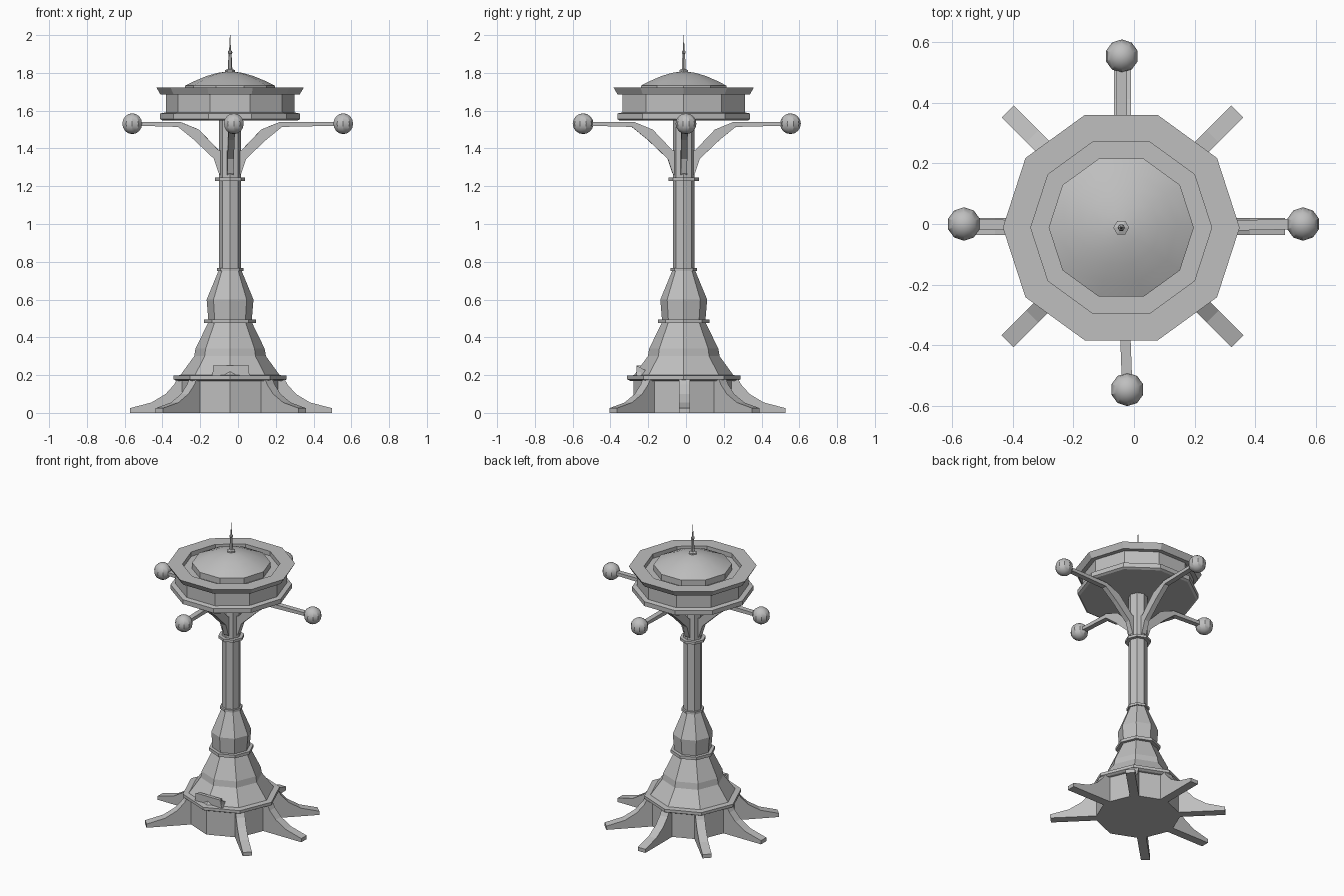
import bpy, bmesh, math
from mathutils import Vector, Matrix

cube = bpy.data.objects.get("Cube")
if cube:
    bpy.data.objects.remove(cube, do_unlink=True)

CX, CY = -0.042, -0.012          # tower axis

grey = bpy.data.materials.new("stone_grey")
grey.use_nodes = True
COLOUR = (0.52, 0.52, 0.52, 1)
grey.diffuse_color = COLOUR
grey.node_tree.nodes["Principled BSDF"].inputs["Base Color"].default_value = COLOUR


def finish(name, bm, smooth=False):
    bmesh.ops.recalc_face_normals(bm, faces=bm.faces[:])
    mesh = bpy.data.meshes.new(name)
    bm.to_mesh(mesh)
    bm.free()
    mesh.materials.append(grey)
    obj = bpy.data.objects.new(name, mesh)
    bpy.context.collection.objects.link(obj)
    if smooth:
        bpy.ops.object.select_all(action='DESELECT')
        obj.select_set(True)
        bpy.context.view_layer.objects.active = obj
        bpy.ops.object.shade_smooth_by_angle(angle=math.radians(30))
    return obj


def lathe(name, profile, sides, smooth=False):
    """Turn (radius, height) points round the tower axis, closing both ends."""
    bm = bmesh.new()
    rings = []
    for r, z in profile:
        ring = []
        for i in range(sides):
            a = math.tau * i / sides
            ring.append(bm.verts.new((CX + r * math.cos(a), CY + r * math.sin(a), z)))
        rings.append(ring)
    for low, high in zip(rings, rings[1:]):
        for i in range(sides):
            j = (i + 1) % sides
            bm.faces.new((low[i], low[j], high[j], high[i]))
    bm.faces.new(rings[0])
    bm.faces.new(rings[-1])
    return finish(name, bm, smooth)


def slab(name, profile, width, origin, angle):
    """Extrude an upright (distance, height) outline sideways, then turn it."""
    bm = bmesh.new()
    face = bm.faces.new([bm.verts.new((d, -width / 2, z)) for d, z in profile])
    ext = bmesh.ops.extrude_face_region(bm, geom=[face])
    verts = [v for v in ext["geom"] if isinstance(v, bmesh.types.BMVert)]
    bmesh.ops.translate(bm, verts=verts, vec=(0, width, 0))
    bm.transform(Matrix.Translation(origin) @ Matrix.Rotation(angle, 4, 'Z'))
    return finish(name, bm)


# Base drum and its flange
lathe("base_drum", [(0.265, 0), (0.265, 0.18)], 8)
lathe("base_flange", [(0.285, 0.17), (0.3, 0.178), (0.3, 0.197), (0.26, 0.2)], 8)

# Seven buttress fins, leaving the front open
fin = [(0.2, 0), (0.535, 0), (0.535, 0.025), (0.42, 0.055),
       (0.345, 0.1), (0.3, 0.15), (0.285, 0.178), (0.2, 0.178)]
for i in range(8):
    if i != 6:
        slab(f"base_fin_{i}", fin, 0.056, Vector((-0.038, -0.008, 0)), i * math.pi / 4)

# Front parapet over the entrance
parapet = [(-0.108, 0.175), (0.108, 0.175), (0.085, 0.25), (-0.085, 0.25)]
slab("parapet_front", parapet, 0.022, Vector((-0.038, -0.25, 0)), 0)
for name, side in (("right", -1), ("left", 1)):
    slab(f"parapet_{name}", [(0, 0.175), (0.055, 0.175), (0.055, 0.22), (0, 0.25)],
         0.02, Vector((-0.038 + side * 0.085, -0.26, 0)), math.pi / 2)

# Stepped tower body, shaft and rings
lathe("lower_cone", [(0.27, 0.19), (0.19, 0.3), (0.183, 0.34), (0.115, 0.48)], 8)
lathe("middle_flange", [(0.137, 0.475), (0.137, 0.495)], 8)
lathe("upper_cone", [(0.115, 0.49), (0.124, 0.6), (0.06, 0.755)], 8)
lathe("shaft_foot_ring", [(0.07, 0.752), (0.07, 0.768)], 8)
lathe("shaft", [(0.058, 0.75), (0.058, 1.56)], 8)
lathe("shaft_top_ring", [(0.08, 1.228), (0.08, 1.245)], 8)

# Curved arms, each ending in a ball
balls = {"left": (0.557, 0.0), "back": (-0.04, 0.553),
         "right": (-0.56, 0.0), "front": (-0.022, -0.545)}
axis = Vector((CX, CY, 0))
for name, (x, y) in balls.items():
    reach = Vector((x, y, 0)) - axis
    d = reach.length
    arm = [(0.04, 1.245), (0.06, 1.27), (0.085, 1.345), (0.19, 1.445), (0.275, 1.514),
           (d, 1.521), (d, 1.541), (0.265, 1.541), (0.165, 1.5), (0.06, 1.39), (0.04, 1.39)]
    slab(f"{name}_arm", arm, 0.034, axis, math.atan2(reach.y, reach.x))
    bm = bmesh.new()
    bmesh.ops.create_uvsphere(bm, u_segments=10, v_segments=8, radius=0.055)
    bmesh.ops.translate(bm, verts=bm.verts[:], vec=(x, y, 1.531))
    finish(f"{name}_ball", bm, smooth=True)

# Ten-sided cabin with a recessed roof
lathe("cabin_floor", [(0.355, 1.547), (0.37, 1.555), (0.37, 1.585), (0.335, 1.592)], 10)
lathe("cabin_wall", [(0.34, 1.58), (0.34, 1.69)], 10)
lathe("cabin_roof", [(0.335, 1.685), (0.368, 1.685), (0.39, 1.722), (0.298, 1.722),
                     (0.298, 1.692), (0.02, 1.692)], 10)
lathe("dome", [(0.239, 1.685), (0.239, 1.732), (0.185, 1.758),
               (0.125, 1.783), (0.065, 1.8), (0.01, 1.808)], 10, smooth=True)

# Spire
lathe("spire", [(0.026, 1.8), (0.026, 1.815), (0.012, 1.82), (0.008, 1.9), (0.012, 1.905),
                (0.011, 1.915), (0.005, 1.92), (0.001, 2.0)], 6)
